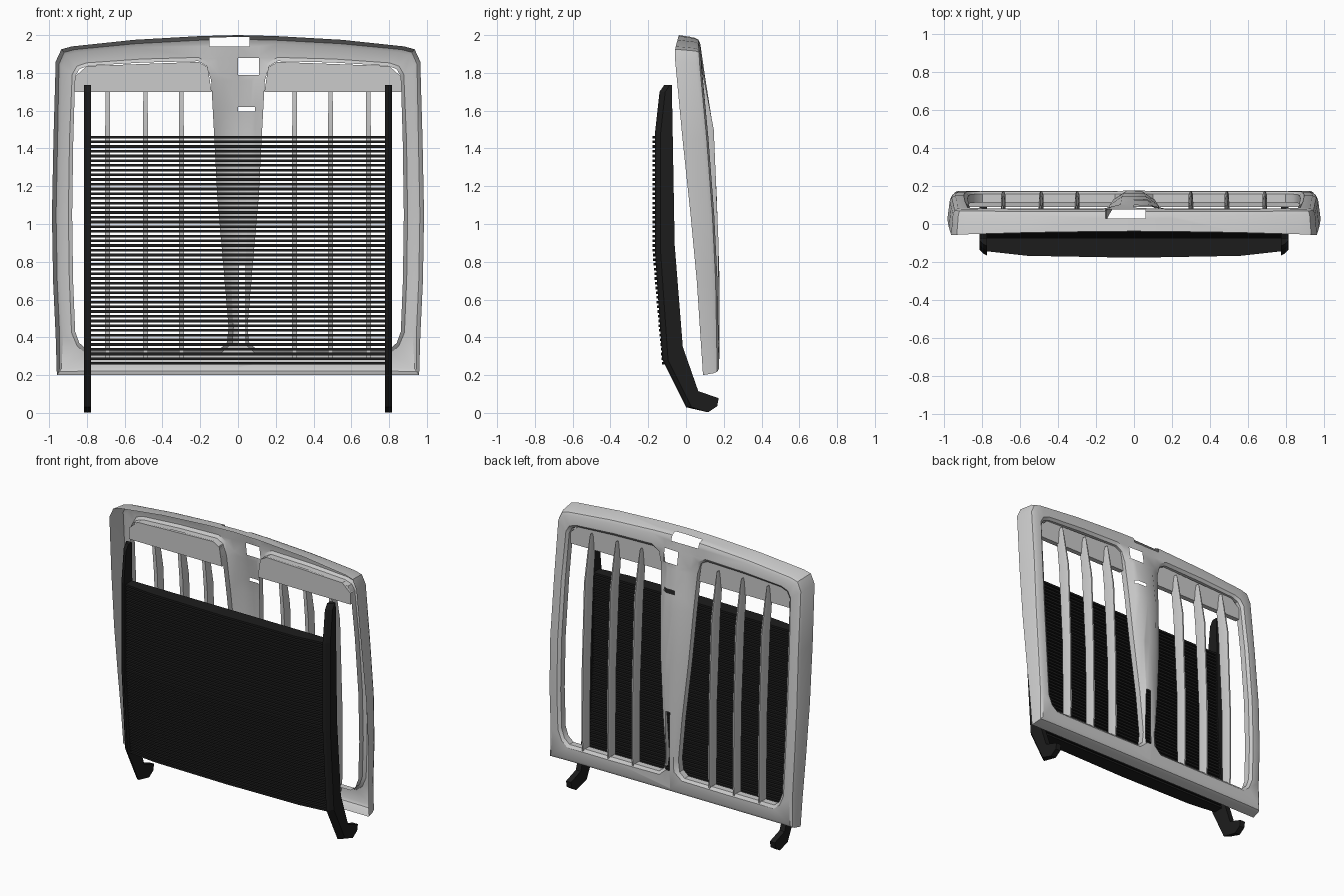
import bpy, bmesh
from mathutils import Vector

if "Cube" in bpy.data.objects:
    bpy.data.objects.remove(bpy.data.objects["Cube"])

black = bpy.data.materials.new("black_plastic")
black.diffuse_color = (0.012, 0.012, 0.012, 1)
black.use_nodes = True
black.node_tree.nodes["Principled BSDF"].inputs["Base Color"].default_value = black.diffuse_color


def interp(table, z):
    if z <= table[0][0]:
        return table[0][1]
    for (a, u), (b, v) in zip(table, table[1:]):
        if z <= b:
            return u + (v - u) * (z - a) / (b - a)
    return table[-1][1]


def finish(name, bm, mat=None, smooth=None):
    bmesh.ops.recalc_face_normals(bm, faces=bm.faces)
    me = bpy.data.meshes.new(name)
    bm.to_mesh(me)
    bm.free()
    ob = bpy.data.objects.new(name, me)
    bpy.context.collection.objects.link(ob)
    if mat:
        me.materials.append(mat)
    if smooth:
        bpy.ops.object.select_all(action='DESELECT')
        ob.select_set(True)
        bpy.context.view_layer.objects.active = ob
        bpy.ops.object.shade_smooth_by_angle(angle=smooth)
    return ob


def loft(bm, rings):
    vs = [[bm.verts.new(p) for p in r] for r in rings]
    n = len(vs[0])
    for a, b in zip(vs, vs[1:]):
        for i in range(n):
            j = (i + 1) % n
            bm.faces.new((a[i], a[j], b[j], b[i]))
    bm.faces.new(vs[0])
    bm.faces.new(vs[-1])


def punch(bm, lo, hi):
    """Cut a box-shaped gap out of the sheet."""
    for ax in range(3):
        for val in (lo[ax], hi[ax]):
            no = [0, 0, 0]
            no[ax] = 1
            fs = [f for f in bm.faces
                  if all(max(v.co[k] for v in f.verts) > lo[k] - 1e-5 and
                         min(v.co[k] for v in f.verts) < hi[k] + 1e-5 for k in range(3))]
            geom = fs + list({e for f in fs for e in f.edges}) + list({v for f in fs for v in f.verts})
            bmesh.ops.bisect_plane(bm, geom=geom, dist=1e-5, plane_no=no,
                                   plane_co=[val if k == ax else 0 for k in range(3)])
    dead = [f for f in bm.faces
            if all(lo[k] < f.calc_center_median()[k] < hi[k] for k in range(3))]
    bmesh.ops.delete(bm, geom=dead, context='FACES')


# depth of the frame by height
FACE = [(0.2, 0.175), (0.8, 0.165), (1.2, 0.14), (1.5, 0.115), (1.8, 0.085), (2.0, 0.075)]
RIM = [(0.2, 0.09), (0.7, 0.057), (1.2, 0.01), (1.79, -0.057), (1.93, -0.057), (2.0, -0.038)]
BULGE = [(0.3, 0.005), (0.9, 0.012), (1.5, 0.03), (1.75, 0.015)]

# opening edge (x, z) paired with outer edge (x, z), then with the centre line
OUTER = [(.165, 1.835, 0, 2.0), (.21, 1.862, .2, 1.995), (.5, 1.855, .55, 1.975),
         (.79, 1.838, .88, 1.94), (.84, 1.82, .935, 1.925), (.862, 1.78, .965, 1.86),
         (.872, 1.45, .977, 1.45), (.878, 1.05, .985, 1.05), (.873, .7, .979, .7),
         (.862, .43, .965, .4), (.84, .37, .959, .2), (.8, .335, .85, .2),
         (.45, .335, .45, .2), (.1, .335, 0, .2)]
CENTRE = [(.06, .37, 0, .37), (.05, .45, 0, .45), (.075, .75, 0, .75), (.11, 1.15, 0, 1.15),
          (.128, 1.5, 0, 1.5), (.142, 1.76, 0, 1.76)]

# frame: hollow pressed shell with two openings
bm = bmesh.new()
for s in (1, -1):
    cols = []
    for i, (px, pz, qx, qz) in enumerate(OUTER + CENTRE):
        p, q = Vector((px, pz)), Vector((qx, qz))
        d = (p - q).normalized()
        f = interp(FACE, pz)
        if i < len(OUTER):
            g = interp(FACE, qz)
            din = Vector((0, 1 if qz < 1 else -1)) if qx == 0 else d
            pts = [(q, interp(RIM, qz)), (q + din * .012, g - .03), (q + din * .022, g - .01),
                   (q + din * .042, g), (p - d * .02, f)]
        else:
            b = f + interp(BULGE, pz)
            pts = [None, None, None, (q, b), (q.lerp(p, .5), b)]
        pts += [(p, f - .015), (p, f - .06)]
        cols.append([bm.verts.new((s * t[0].x, t[1], t[0].y)) if t else None for t in pts])
    for i, a in enumerate(cols):
        b = cols[(i + 1) % len(cols)]
        for k in range(6):
            quad = (a[k], b[k], b[k + 1], a[k + 1])
            if all(quad):
                bm.faces.new(quad)
bmesh.ops.remove_doubles(bm, verts=bm.verts, dist=1e-4)
punch(bm, (0, 0, 1.79), (.11, .2, 1.88))
punch(bm, (0, 0, 1.595), (.09, .2, 1.62))
punch(bm, (-.15, .03, 1.94), (.06, .08, 2.01))
punch(bm, (.004, .1, .37), (.04, .25, .78))
finish("grille_frame", bm, smooth=0.6)

# upper panel and vertical fins in each opening
for s, side in ((1, "right"), (-1, "left")):
    bm = bmesh.new()
    prof = [(.14, 1.70), (.865, 1.70), (.864, 1.78), (.80, 1.836), (.21, 1.858), (.16, 1.83)]
    loft(bm, [[(s * x, y, z) for x, z in prof] for y in (.02, .055)])
    finish("upper_panel_" + side, bm)
    for n, x in enumerate((.30, .49, .69)):
        bm = bmesh.new()
        rings = []
        # height, front depth, back depth, half width
        for z, y0, y1, w in ((.29, .105, .165, .013), (.4, .105, .175, .013), (.9, .10, .172, .013),
                             (1.5, .065, .147, .013), (1.72, .04, .105, .011), (1.82, .06, .085, .002)):
            rings.append([(s * x - w, y0, z), (s * x + w, y0, z), (s * x + w * .9, y1 - .02, z),
                          (s * x + w * .35, y1, z), (s * x - w * .35, y1, z), (s * x - w * .9, y1 - .02, z)])
        loft(bm, rings)
        finish(f"fin_{side}_{n + 1}", bm, smooth=0.5)

# side rails with hooked feet
FRONT = [(-.115, 1.737), (-.14, 1.70), (-.165, 1.475), (-.165, .86), (-.125, .28), (0, .03)]
BACK = [(.117, .003), (.165, .035), (.173, .078), (.065, .115), (-.017, .35), (-.06, .89), (-.075, 1.737)]
for s, side in ((1, "right"), (-1, "left")):
    bm = bmesh.new()
    rings = []
    for x, shift in ((.777, 0), (.795, .008), (.816, .03)):
        rings.append([(s * x, y + shift, z) for y, z in FRONT] + [(s * x, y, z) for y, z in BACK])
    loft(bm, rings)
    finish("side_rail_" + side, bm, black)

# bowed horizontal slats
SLAT_FRONT = [(.26, -.127), (.55, -.152), (.86, -.178), (1.47, -.178)]
SLAT_BACK = [(.26, -.02), (.35, -.03), (.89, -.068), (1.47, -.075)]
bm = bmesh.new()
COUNT = 49
for i in range(COUNT):
    z = .262 + i * (1.46 - .262) / (COUNT - 1)
    yf, yb = interp(SLAT_FRONT, z), interp(SLAT_BACK, z)
    plan = [(-.785, yb), (-.785, yf + .035), (-.56, yf + .01), (0, yf),
            (.56, yf + .01), (.785, yf + .035), (.785, yb)]
    loft(bm, [[(x, y, z + h) for x, y in plan] for h in (-.007, .007)])
finish("slats", bm, black)
